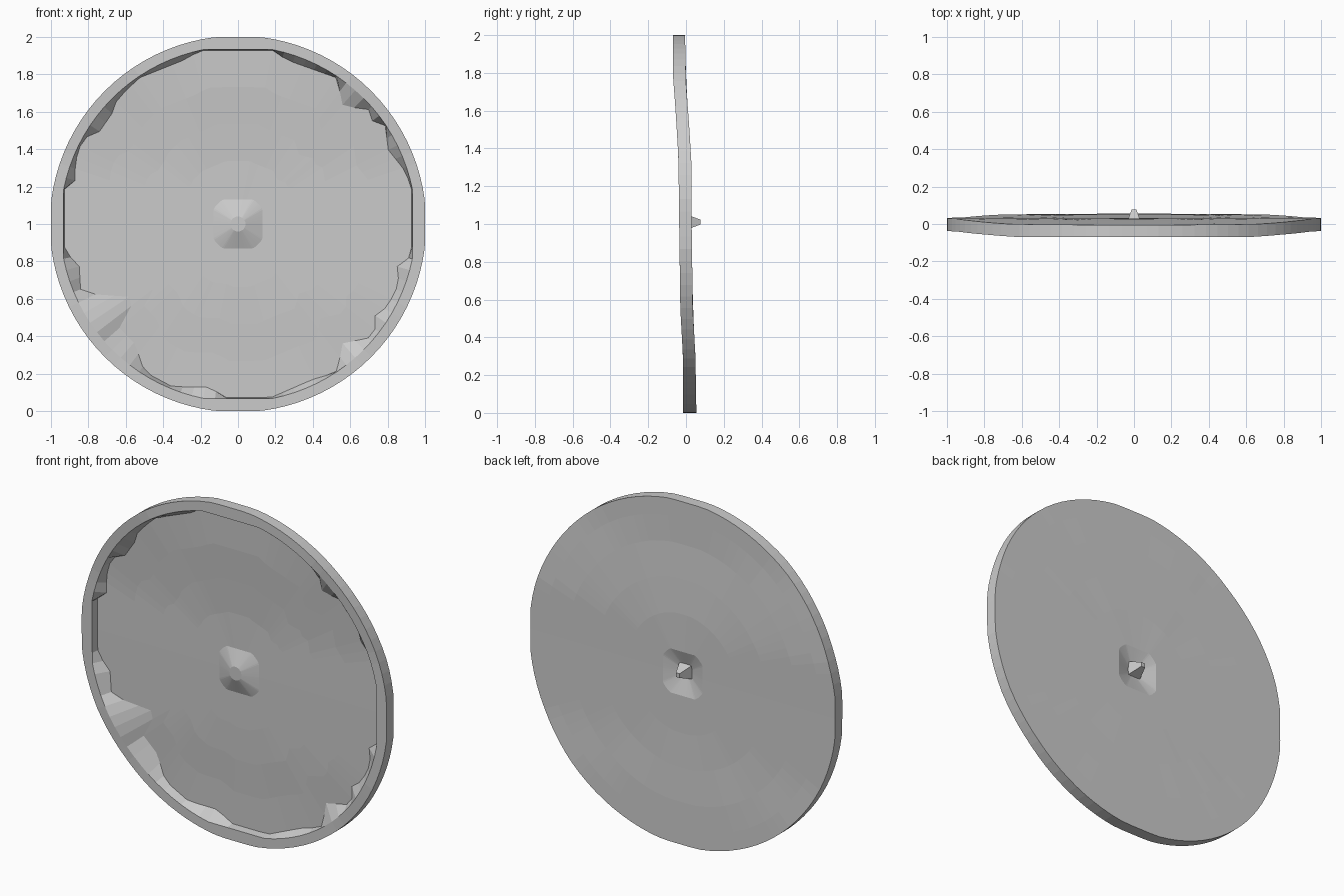
import bpy, bmesh, math

if "Cube" in bpy.data.objects:
    bpy.data.objects.remove(bpy.data.objects["Cube"])

N = 96


def lerp(table, t):
    for (a, va), (b, vb) in zip(table, table[1:]):
        if t <= b:
            return va + (vb - va) * max(0, t - a) / (b - a)
    return table[-1][1]


# side profile of the warped disc: (z, y) along the back and the front
BACK = [(0, .055), (.3, .05), (.55, .036), (1, .03), (1.3, .03),
        (1.5, .018), (1.75, 0), (2, -.005)]
FRONT = [(0, -.015), (.3, -.016), (.55, -.03), (1, -.036), (1.35, -.04),
         (1.6, -.055), (1.8, -.07), (2, -.07)]
SHEET = .02

# ragged outline of the recessed floor (x, z)
FLOOR = [(.93, 1.0), (.93, 1.2), (.88, 1.3), (.80, 1.4), (.79, 1.53), (.72, 1.54),
         (.71, 1.61), (.56, 1.63), (.53, 1.78), (.25, 1.88), (.2, 1.93),
         (-.2, 1.93), (-.28, 1.88), (-.53, 1.78), (-.65, 1.66), (-.66, 1.61),
         (-.75, 1.48), (-.83, 1.46), (-.87, 1.33), (-.87, 1.22), (-.93, 1.2),
         (-.93, .84), (-.85, .8), (-.84, .63), (-.57, .61), (-.57, .56),
         (-.72, .53), (-.68, .49), (-.55, .36), (-.5, .21), (-.35, .13),
         (-.13, .13), (-.1, .07), (.17, .07), (.4, .17), (.54, .21),
         (.55, .36), (.74, .4), (.72, .5), (.8, .56), (.86, .68), (.85, .78),
         (.93, .83), (.93, 1.0)]


def cast(c, s):
    """Distance from the centre to the floor outline along (c, s)."""
    hits = []
    for (x1, z1), (x2, z2) in zip(FLOOR, FLOOR[1:]):
        z1, z2 = z1 - 1, z2 - 1
        dx, dz = x2 - x1, z2 - z1
        den = c * dz - s * dx
        if abs(den) < 1e-9:
            continue
        t = (x1 * dz - z1 * dx) / den
        u = (x1 * s - z1 * c) / den
        if t > 0 and -1e-6 <= u <= 1 + 1e-6:
            hits.append(t)
    return min(hits) if hits else .9


def clipped(c, s, r, flat):
    """Circle with slightly flattened top, bottom and sides."""
    return min(r, flat / max(abs(c), abs(s)))


def front_y(z): return lerp(FRONT, z)
def back_y(z): return lerp(BACK, z)
def floor_y(z): return lerp(BACK, z) - SHEET


bm = bmesh.new()
dirs = [(math.cos(2 * math.pi * i / N), math.sin(2 * math.pi * i / N)) for i in range(N)]
outer = [clipped(c, s, 1.006, 1) for c, s in dirs]
inner = [clipped(c, s, .95, .932) for c, s in dirs]
floor = [min(cast(c, s), r - .004) for (c, s), r in zip(dirs, inner)]


def ring(radii, yfun, push=0):
    out = []
    for (c, s), r in zip(dirs, radii):
        z = 1 + r * s
        out.append(bm.verts.new((r * c, yfun(z) + push, z)))
    return out


# rings running from the middle of the front, over the rim, to the middle of the back
boss = [.13 / max(abs(c), abs(s), .85) for c, s in dirs]
rings = [ring([.04] * N, floor_y, -.035), ring(boss, floor_y)]
rings += [ring([.14 + (r - .14) * f for r in floor], floor_y) for f in (.25, .5, .75, 1)]
rings += [ring(inner, front_y), ring(outer, front_y), ring(outer, back_y)]
rings += [ring([r * f for r in outer], back_y) for f in (.9, .75, .55, .35)]
rings += [ring(boss, back_y), ring([.04] * N, back_y, -.03)]
for a, b in zip(rings, rings[1:]):
    for i in range(N):
        j = (i + 1) % N
        bm.faces.new((a[i], a[j], b[j], b[i]))
bm.faces.new(rings[0])
bm.faces.new(rings[-1])
bmesh.ops.recalc_face_normals(bm, faces=bm.faces)
me = bpy.data.meshes.new("disc_plate")
bm.to_mesh(me)
bm.free()
bpy.context.collection.objects.link(bpy.data.objects.new("disc_plate", me))

# small tapered stud in the hollow at the back
bpy.ops.mesh.primitive_cone_add(vertices=4, radius1=.06, radius2=.018, depth=.08,
                                location=(0, .037, 1.01),
                                rotation=(-math.pi / 2, math.pi / 4, 0))
bpy.context.object.name = "back_stud"
